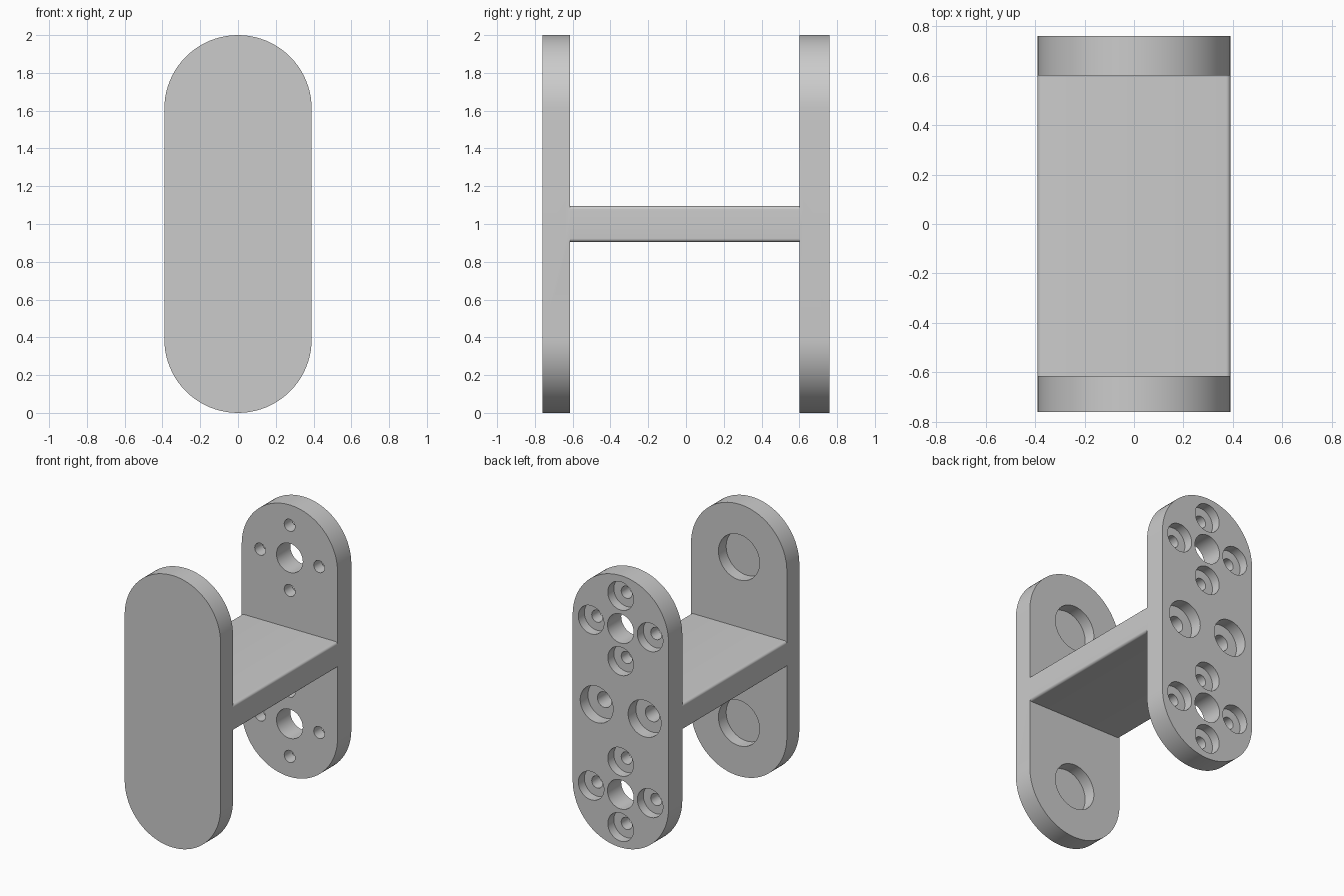
import bpy, bmesh, math

if "Cube" in bpy.data.objects:
    bpy.data.objects.remove(bpy.data.objects["Cube"])

R = 0.39                       # end radius of the plates
Z_LOW, Z_HIGH = R, 2 - R       # centres of the rounded ends

grey = bpy.data.materials.new("plain grey")
grey.diffuse_color = (0.6, 0.6, 0.6, 1)
grey.use_nodes = True
grey.node_tree.nodes["Principled BSDF"].inputs["Base Color"].default_value = grey.diffuse_color


def finish(bm, name):
    bmesh.ops.recalc_face_normals(bm, faces=bm.faces)
    mesh = bpy.data.meshes.new(name)
    bm.to_mesh(mesh)
    bm.free()
    ob = bpy.data.objects.new(name, mesh)
    bpy.context.collection.objects.link(ob)
    mesh.materials.append(grey)
    return ob


def slot_plate(name, y0, y1, n=40):
    """Upright plate with half-round ends."""
    bm = bmesh.new()
    pts = []
    for centre, start in ((Z_HIGH, 0), (Z_LOW, math.pi)):
        for i in range(n + 1):
            a = start + math.pi * i / n
            pts.append((R * math.cos(a), centre + R * math.sin(a)))
    face = bm.faces.new([bm.verts.new((x, y0, z)) for x, z in pts])
    ext = bmesh.ops.extrude_face_region(bm, geom=[face])
    for v in ext["geom"]:
        if isinstance(v, bmesh.types.BMVert):
            v.co.y = y1
    return finish(bm, name)


def add_bore(bm, x, z, profile, n=48):
    """Stepped round cutter along y; profile is (radius, y) pairs."""
    rings = [[bm.verts.new((x + r * math.cos(2 * math.pi * i / n), y,
                            z + r * math.sin(2 * math.pi * i / n)))
              for i in range(n)] for r, y in profile]
    for a, b in zip(rings, rings[1:]):
        for i in range(n):
            j = (i + 1) % n
            bm.faces.new((a[i], a[j], b[j], b[i]))
    bm.faces.new(rings[0])
    bm.faces.new(rings[-1])


def boolean(target, other, operation):
    mod = target.modifiers.new(operation.lower(), 'BOOLEAN')
    mod.operation, mod.object, mod.solver = operation, other, 'EXACT'
    bpy.context.view_layer.objects.active = target
    bpy.ops.object.modifier_apply(modifier=mod.name)
    bpy.data.objects.remove(other)


# Plates and the crossbar with softened long edges
bracket = slot_plate("double_plate_bracket", -0.76, -0.615)
back_plate = slot_plate("back_plate", 0.60, 0.76)
bm = bmesh.new()
bmesh.ops.create_cube(bm, size=1)
for v in bm.verts:
    v.co = (v.co.x * 2 * R, -0.0075 + v.co.y * 1.255, 1 + v.co.z * 0.19)
long_edges = [e for e in bm.edges if abs(e.verts[0].co.y - e.verts[1].co.y) > 1]
bmesh.ops.bevel(bm, geom=long_edges, offset=0.018, segments=5,
                profile=0.5, affect='EDGES')
crossbar = finish(bm, "crossbar")
boolean(bracket, crossbar, 'UNION')
boolean(bracket, back_plate, 'UNION')

# Holes
bm = bmesh.new()
for zc in (Z_LOW, Z_HIGH):
    # blind pocket on the inside of the front plate
    add_bore(bm, 0, zc, [(0.167, -0.705), (0.167, -0.55)])
    # centre hole and four counterbored screw holes in the back plate
    add_bore(bm, 0, zc, [(0.107, 0.55), (0.107, 0.80)])
    for dx, dz in ((0.24, 0), (-0.24, 0), (0, 0.24), (0, -0.24)):
        add_bore(bm, dx, zc + dz, [(0.044, 0.55), (0.044, 0.69),
                                   (0.104, 0.69), (0.104, 0.80)])
# two larger screw holes running into the crossbar
for x in (-0.195, 0.195):
    add_bore(bm, x, 1, [(0.057, 0.30), (0.057, 0.67),
                        (0.134, 0.67), (0.134, 0.80)])
boolean(bracket, finish(bm, "hole_cutters"), 'DIFFERENCE')

bpy.ops.object.select_all(action='DESELECT')
bracket.select_set(True)
bpy.context.view_layer.objects.active = bracket
bpy.ops.object.shade_smooth_by_angle(angle=math.radians(30))
